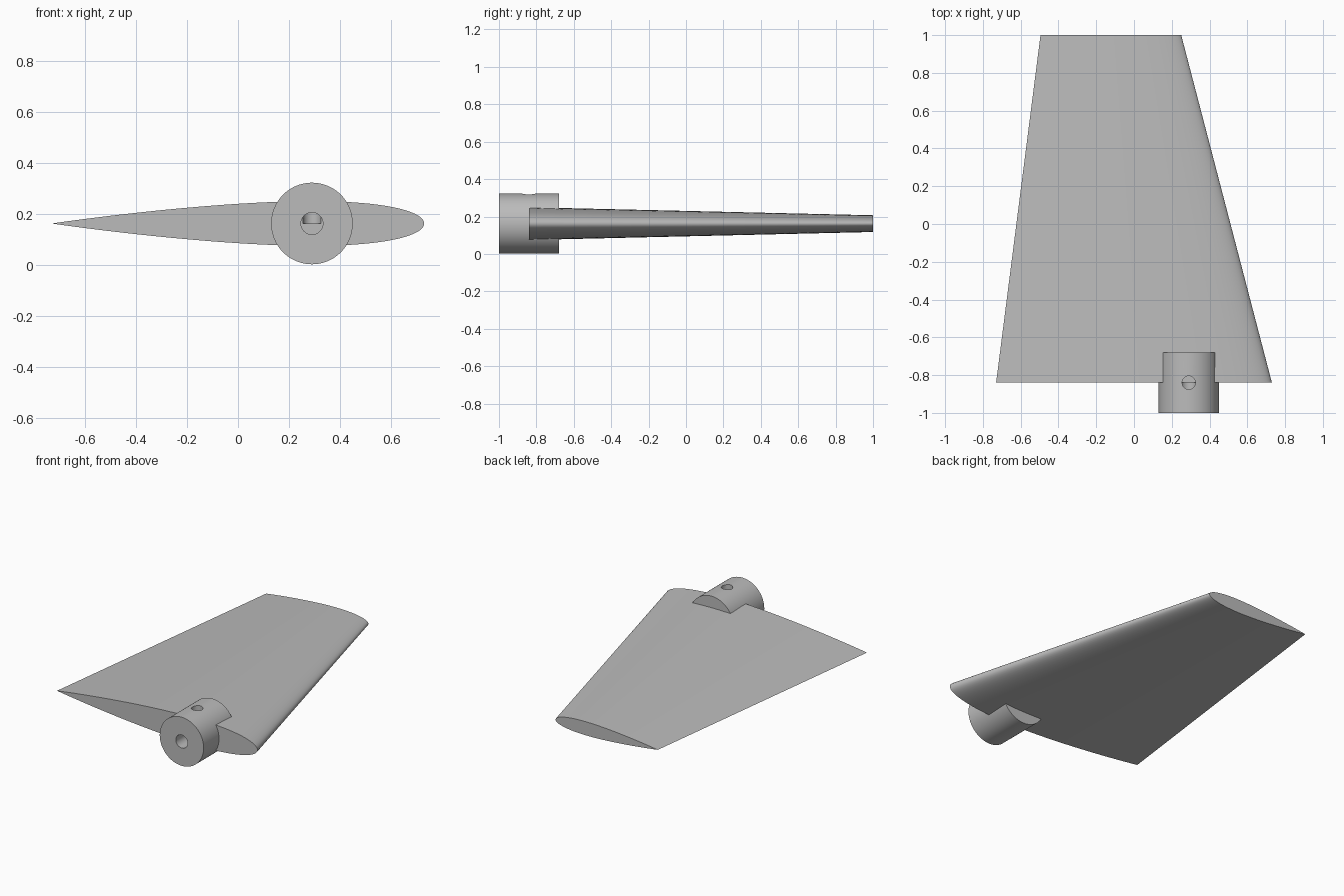
import bpy, bmesh, math
from mathutils import Matrix

if "Cube" in bpy.data.objects:
    bpy.data.objects.remove(bpy.data.objects["Cube"])

MID_Z = 0.162
HUB_X = 0.29
ROOT_Y, TIP_Y = -0.84, 1.0

grey = bpy.data.materials.new("grey plastic")
grey.use_nodes = True
color = (0.5, 0.5, 0.5, 1)
grey.diffuse_color = color
grey.node_tree.nodes["Principled BSDF"].inputs["Base Color"].default_value = color


def finish(name, bm):
    bmesh.ops.recalc_face_normals(bm, faces=bm.faces)
    mesh = bpy.data.meshes.new(name)
    bm.to_mesh(mesh)
    bm.free()
    mesh.materials.append(grey)
    obj = bpy.data.objects.new(name, mesh)
    bpy.context.collection.objects.link(obj)
    return obj


def cylinder(name, radius, start, end, x, y, z, axis, segments=96):
    """Cylinder along y or z; start and end are measured on that axis."""
    bm = bmesh.new()
    bmesh.ops.create_cone(bm, cap_ends=True, segments=segments, radius1=radius,
                          radius2=radius, depth=end - start)
    mid = (start + end) / 2
    if axis == 'Y':
        place = Matrix.Translation((x, mid, z)) @ Matrix.Rotation(math.pi / 2, 4, 'X')
    else:
        place = Matrix.Translation((x, y, mid))
    bm.transform(place)
    return finish(name, bm)


def half_thickness(t):
    """Symmetric airfoil, 12 percent thick, closed trailing edge."""
    return 0.6 * (0.2969 * math.sqrt(t) - 0.126 * t - 0.3516 * t**2
                  + 0.2843 * t**3 - 0.1036 * t**4)


def airfoil_ring(bm, y, lead_x, chord, steps=48):
    ring = []
    for i in range(2 * steps):
        a = math.pi * i / steps
        t = (1 - math.cos(a)) / 2
        side = 1 if i < steps else -1
        h = 0 if i in (0, steps) else side * chord * half_thickness(t)
        ring.append(bm.verts.new((lead_x - chord * t, y, MID_Z + h)))
    return ring


# Tapered blade lofted from root to tip
bm = bmesh.new()
root = airfoil_ring(bm, ROOT_Y, 0.73, 1.46)
tip = airfoil_ring(bm, TIP_Y, 0.25, 0.745)
for i in range(len(root)):
    j = (i + 1) % len(root)
    bm.faces.new((root[i], root[j], tip[j], tip[i]))
bm.faces.new(root)
bm.faces.new(tip)
fin = finish("fin_with_hub", bm)

# Round hub, shaft bore and set screw hole
hub = cylinder("hub", 0.16, -1.0, -0.68, HUB_X, 0, MID_Z, 'Y')
bore = cylinder("shaft_bore", 0.043, -1.1, ROOT_Y, HUB_X, 0, MID_Z, 'Y', 48)
screw = cylinder("screw_hole", 0.035, MID_Z, 0.5, HUB_X, ROOT_Y, 0, 'Z', 48)

bpy.context.view_layer.objects.active = fin
for tool, operation in ((hub, 'UNION'), (bore, 'DIFFERENCE'), (screw, 'DIFFERENCE')):
    mod = fin.modifiers.new(tool.name, 'BOOLEAN')
    mod.operation = operation
    mod.solver = 'EXACT'
    mod.object = tool
    bpy.ops.object.modifier_apply(modifier=mod.name)
    bpy.data.objects.remove(tool)

# Smooth curved skin with crisp edges
bpy.ops.object.select_all(action='DESELECT')
fin.select_set(True)
bpy.ops.object.shade_smooth_by_angle(angle=math.radians(30))
